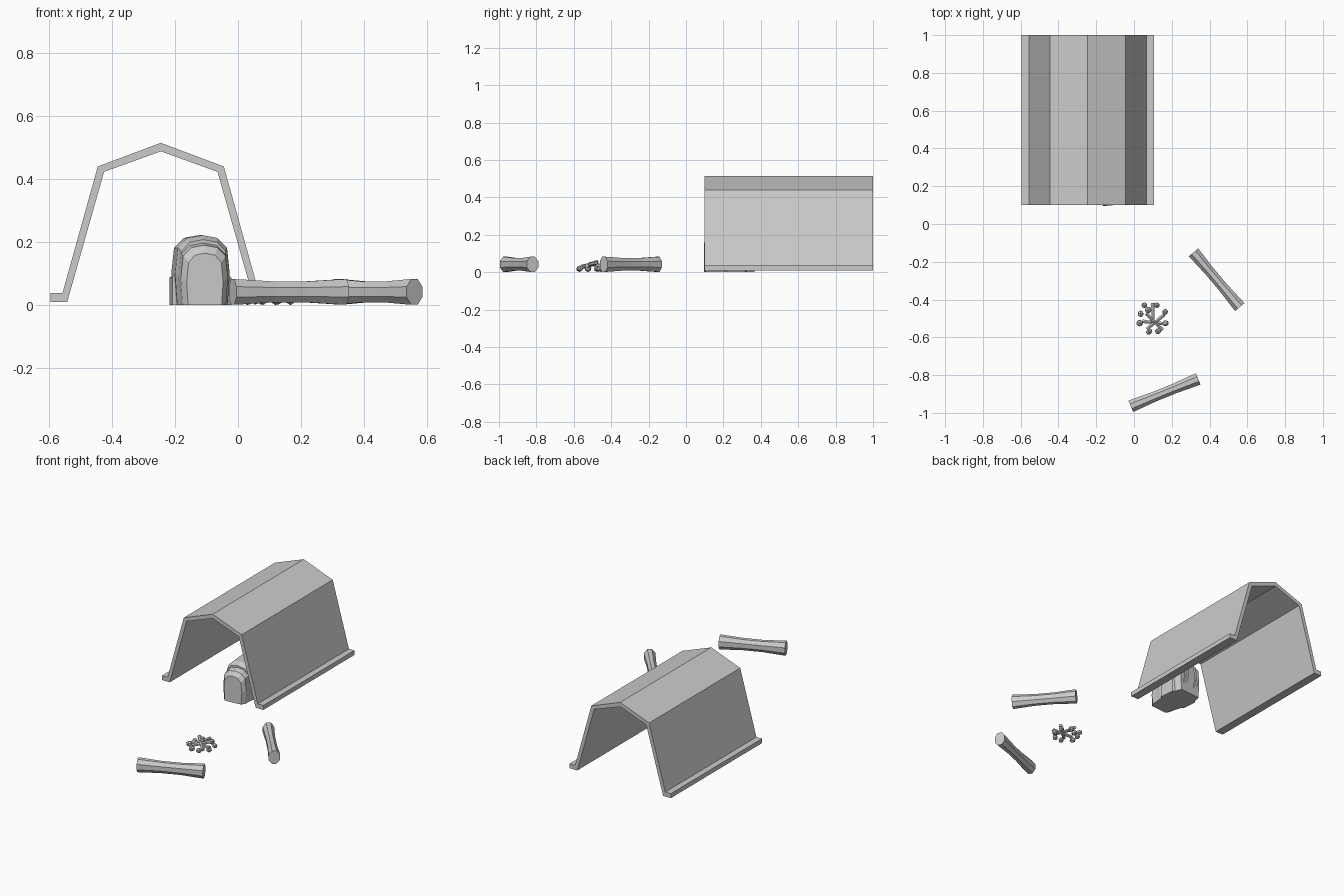
import bpy, math, random
from mathutils import Vector

if "Cube" in bpy.data.objects:
    bpy.data.objects.remove(bpy.data.objects["Cube"])

random.seed(4)


def make(name, verts, faces):
    me = bpy.data.meshes.new(name)
    me.from_pydata([tuple(v) for v in verts], [], faces)
    me.validate()
    ob = bpy.data.objects.new(name, me)
    bpy.context.collection.objects.link(ob)
    return ob


def loft(name, rings):
    """Skin a list of equal-length rings and cap both ends."""
    n = len(rings[0])
    verts = [v for r in rings for v in r]
    faces = [(k * n + i, k * n + (i + 1) % n, (k + 1) * n + (i + 1) % n, (k + 1) * n + i)
             for k in range(len(rings) - 1) for i in range(n)]
    last = (len(rings) - 1) * n
    faces += [tuple(reversed(range(n))), tuple(range(last, last + n))]
    return make(name, verts, faces)


def rod(name, a, b, sections, sides, squash=1.0):
    """Many-sided bar from a to b; sections are (position 0-1, radius)."""
    a, b = Vector(a), Vector(b)
    d = (b - a).normalized()
    side = Vector((0, 0, 1)).cross(d).normalized()
    up = d.cross(side)
    rings = []
    for t, r in sections:
        ring = []
        for i in range(sides):
            ang = 2 * math.pi * (i + 0.5) / sides
            ring.append(a.lerp(b, t) + side * r * squash * math.cos(ang) + up * r * math.sin(ang))
        rings.append(ring)
    return loft(name, rings)


# Tent: folded sheet with ground flanges, mirrored profile about its ridge
ridge = -0.245
outer = [(0.35, 0.01), (0.35, 0.038), (0.312, 0.038), (0.2, 0.44)]
inner = [(0.18, 0.423), (0.297, 0.01)]
half = outer + [(0, 0.515)]
prof = half + [(-x, z) for x, z in reversed(outer)]
prof += [(-x, z) for x, z in reversed(inner)] + [(0, 0.488)] + inner
loft("tent", [[(ridge + x, y, z) for x, z in prof] for y in (0.1, 1.0)])


# Backpack lying in the tent mouth, slightly turned
def arch(y, w, h, base=0.0, cx=0.0):
    half_arch = [(0.92, 0), (1, 0.45), (0.9, 0.82), (0.55, 0.96)]
    pts = [(w * x, z) for x, z in half_arch] + [(0, 1)]
    pts += [(-w * x, z) for x, z in reversed(half_arch)]
    return [(cx + x, y, base + (h - base) * z) for x, z in pts]


pack = [
    loft("pack_front_pocket", [arch(0.0, 0.058, 0.165), arch(0.02, 0.075, 0.19),
                               arch(0.07, 0.08, 0.2)]),
    loft("pack_body", [arch(0.055, 0.078, 0.208), arch(0.09, 0.087, 0.222),
                       arch(0.23, 0.087, 0.222), arch(0.26, 0.076, 0.205)]),
]
for s, label in ((-1, "left"), (1, "right")):
    # side pocket
    pack.append(loft("pack_side_pocket_" + label,
                     [[(s * (0.076 + dx), y, z) for y, z in
                       ((0.1 + g, 0), (0.22 - g, 0), (0.22 - g, 0.1 - g), (0.1 + g, 0.1 - g))]
                      for dx, g in ((0, 0), (0.018, 0.012))]))
    # shoulder strap
    path = [(0.25, 0.19), (0.275, 0.17), (0.282, 0.1), (0.25, 0.03)]
    path += [(0.25, 0.045), (0.27, 0.1), (0.264, 0.16), (0.25, 0.175)]
    pack.append(loft("pack_strap_" + label,
                     [[(s * 0.042 + dx, y, z) for y, z in path] for dx in (-0.011, 0.011)]))
for ob in pack:
    ob.location = (-0.105, 0.1, 0)
    ob.rotation_euler.z = math.radians(5)

# Seating logs, narrower in the middle
waist = [(0, 0.044), (0.1, 0.042), (0.35, 0.036), (0.65, 0.036), (0.9, 0.042), (1, 0.044)]
rod("front_log", (-0.017, -0.965, 0.042), (0.34, -0.82, 0.042), waist, 8, 0.8)
rod("side_log", (0.315, -0.15, 0.042), (0.56, -0.44, 0.042), waist, 8, 0.8)

# Campfire stone ring
spots = [(.055, -.43), (.12, -.43), (.035, -.475), (.165, -.465), (.03, -.525),
         (.167, -.525), (.08, -.57), (.127, -.568), (.075, -.455)]
for i, (x, y) in enumerate(spots):
    bpy.ops.mesh.primitive_ico_sphere_add(subdivisions=1, radius=0.02, location=(x, y, 0.018))
    ob = bpy.context.object
    ob.name = f"fire_stone_{i + 1}"
    ob.scale = (random.uniform(.8, 1), random.uniform(.8, 1), random.uniform(.75, .95))
    ob.rotation_euler.z = random.uniform(0, 6)

# Firewood
sticks = [((.1, -.42, .03), (.1, -.52, .045)), ((.045, -.515, .03), (.175, -.53, .035)),
          ((.065, -.475, .055), (.15, -.56, .025)), ((.16, -.48, .05), (.07, -.555, .03))]
for i, (a, b) in enumerate(sticks):
    rod(f"firewood_{i + 1}", a, b, [(0, 0.011), (0.5, 0.009), (1, 0.011)], 6)

# Consistent outward normals
import bmesh
for ob in bpy.data.objects:
    bm = bmesh.new()
    bm.from_mesh(ob.data)
    bmesh.ops.recalc_face_normals(bm, faces=bm.faces)
    bm.to_mesh(ob.data)
    bm.free()
